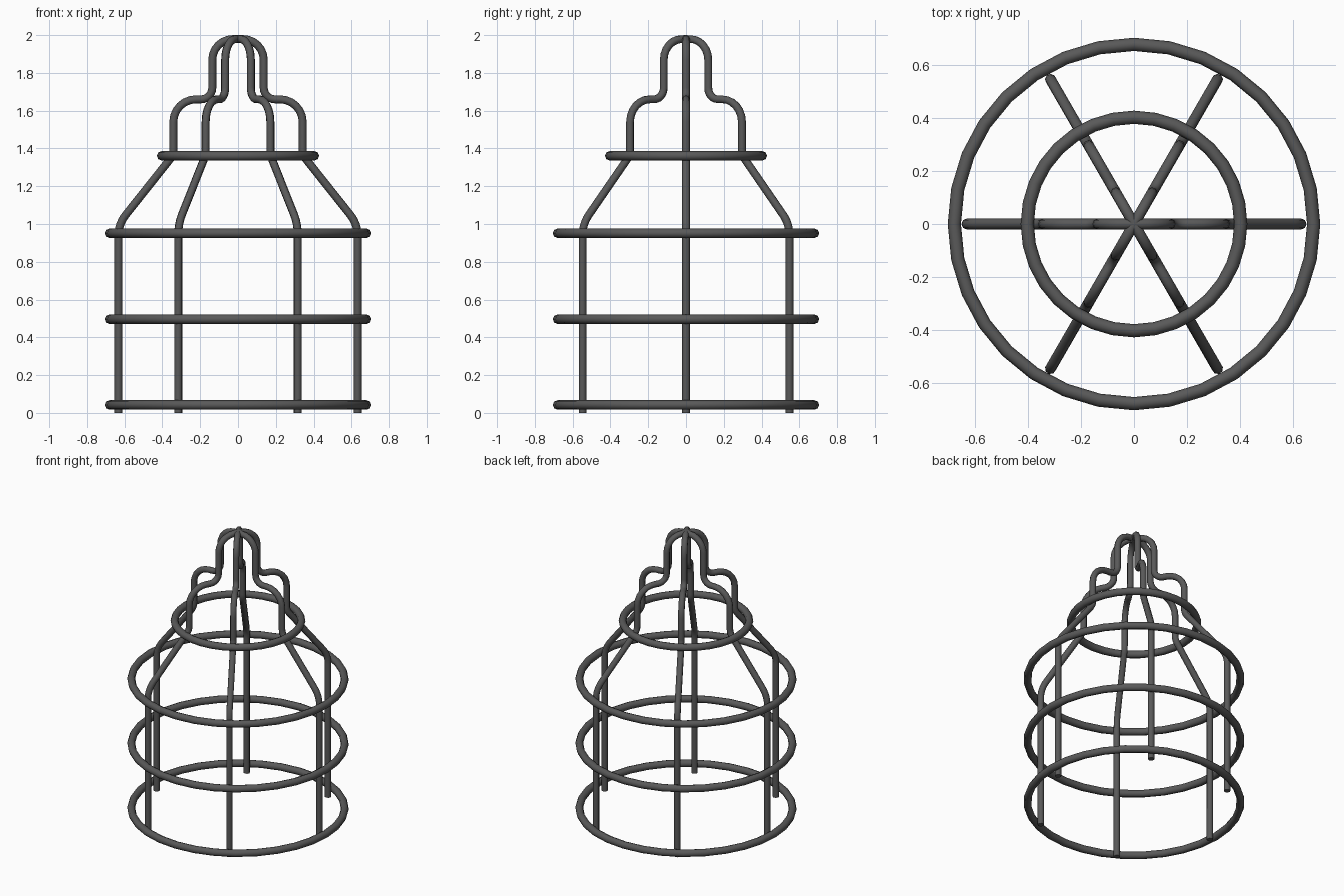
import bpy
import math
from mathutils import Vector

if "Cube" in bpy.data.objects:
    bpy.data.objects.remove(bpy.data.objects["Cube"])

# Dark metal
metal = bpy.data.materials.new("dark_metal")
metal.diffuse_color = (0.1, 0.1, 0.1, 1)
metal.use_nodes = True
metal.node_tree.nodes["Principled BSDF"].inputs["Base Color"].default_value = metal.diffuse_color


def finish(obj):
    obj.data.materials.clear()
    obj.data.materials.append(metal)
    bpy.ops.object.shade_smooth_by_angle(angle=math.radians(50))


def fillet(corners, steps=6):
    """Round a polyline; corners are (radius, height, fillet cut length)."""
    pts = [Vector((c[0], c[1])) for c in corners]
    out = [pts[0]]
    for i in range(1, len(pts) - 1):
        p, cut = pts[i], corners[i][2]
        u = (pts[i - 1] - p).normalized()
        v = (pts[i + 1] - p).normalized()
        half = u.angle(v) / 2
        centre = p + (u + v).normalized() * (cut / math.cos(half))
        a, b = p + u * cut - centre, p + v * cut - centre
        sweep = a.angle(b)
        for k in range(steps + 1):
            t = k / steps
            out.append(centre + (a * math.sin((1 - t) * sweep)
                                 + b * math.sin(t * sweep)) / math.sin(sweep))
    out.append(pts[-1])
    return out


def wire_hoop(name, half, angle, radius):
    """Bent wire running up one side, over the top and down the other."""
    path = half + [Vector((-p.x, p.y)) for p in reversed(half[:-1])]
    curve = bpy.data.curves.new(name, 'CURVE')
    curve.dimensions = '3D'
    curve.bevel_depth = radius
    curve.bevel_resolution = 2
    curve.use_fill_caps = True
    spline = curve.splines.new('POLY')
    spline.points.add(len(path) - 1)
    for sp, p in zip(spline.points, path):
        sp.co = (p.x * math.cos(angle), p.x * math.sin(angle), p.y, 1)
    obj = bpy.data.objects.new(name, curve)
    bpy.context.collection.objects.link(obj)
    bpy.ops.object.select_all(action='DESELECT')
    obj.select_set(True)
    bpy.context.view_layer.objects.active = obj
    bpy.ops.object.convert(target='MESH')
    finish(bpy.context.object)


def ring(name, z, radius, segments):
    bpy.ops.mesh.primitive_torus_add(
        location=(0, 0, z), major_radius=radius, minor_radius=0.025,
        major_segments=segments, minor_segments=8)
    bpy.context.object.name = name
    finish(bpy.context.object)


# Three bent wires crossing at the crown
half_profile = fillet([
    (0.632, 0.0, 0), (0.632, 1.0, 0.06), (0.342, 1.365, 0.03),
    (0.342, 1.66, 0.12), (0.136, 1.66, 0.06),
    (0.136, 1.979, 0.11), (0.0, 1.979, 0)])
for i in range(3):
    wire_hoop(f"cage_wire_{i + 1}", half_profile, i * math.pi / 3, 0.021)

# Horizontal rings around the wires
for name, z in (("bottom_ring", 0.042), ("middle_ring", 0.496), ("upper_ring", 0.951)):
    ring(name, z, 0.68, 32)
ring("neck_ring", 1.361, 0.404, 32)
